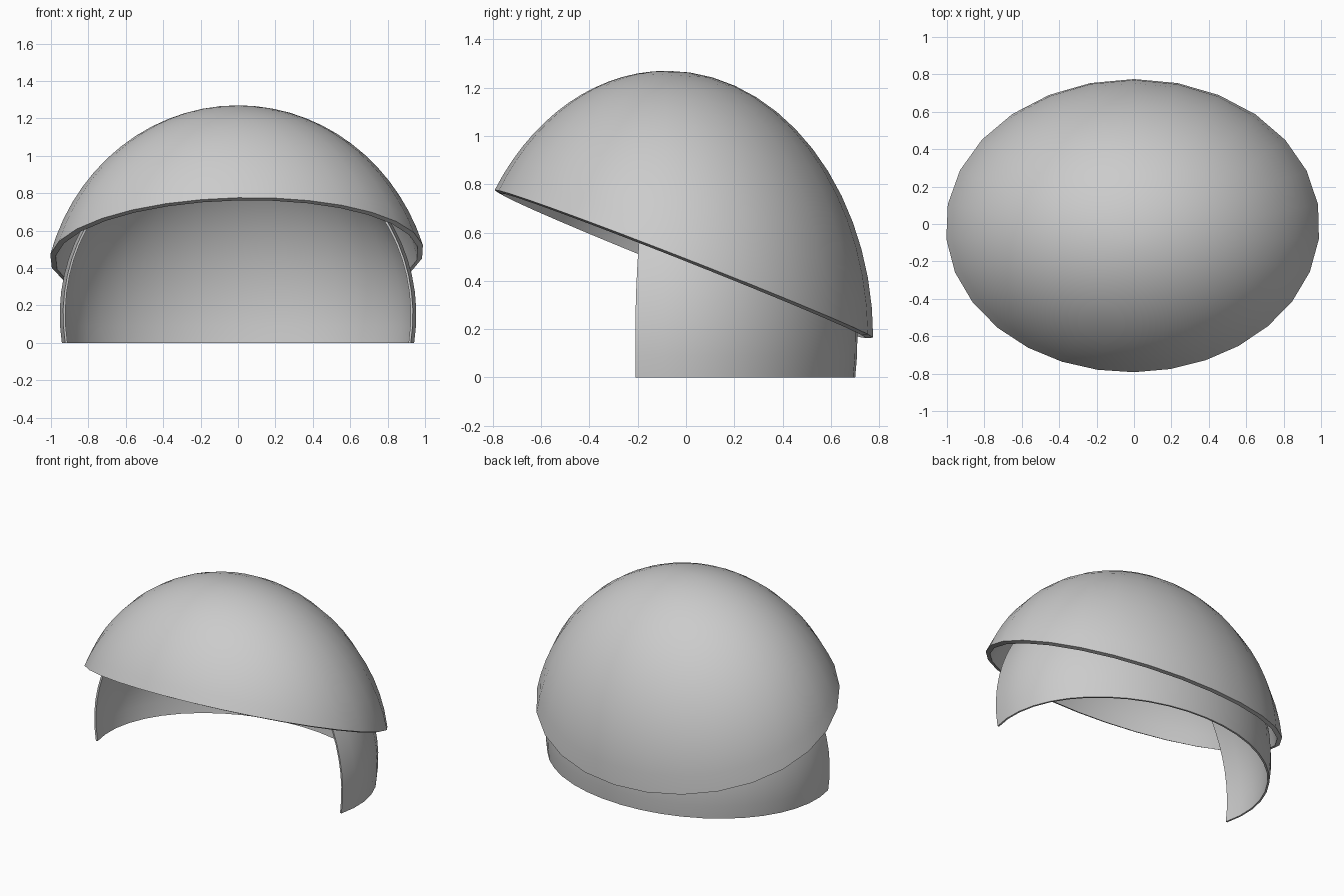
import bpy, bmesh
from math import sin, cos, pi, atan2, acos, hypot, radians

if "Cube" in bpy.data.objects:
    bpy.data.objects.remove(bpy.data.objects["Cube"])


def ellipsoid_patch(name, centre, radii, azimuths, closed, phi_range, rings, thickness):
    """Part of an ellipsoid, ruled from the crown (phi small) down to an edge."""
    bm = bmesh.new()
    rows = []
    for i in range(rings + 1):
        row = []
        for a in azimuths:
            p0, p1 = phi_range(a)
            p = p0 + (p1 - p0) * i / rings
            row.append(bm.verts.new((centre[0] + radii[0] * sin(p) * cos(a),
                                     centre[1] + radii[1] * sin(p) * sin(a),
                                     centre[2] + radii[2] * cos(p))))
        rows.append(row)
    n = len(azimuths)
    for i in range(rings):
        for j in range(n if closed else n - 1):
            k = (j + 1) % n
            bm.faces.new((rows[i][j], rows[i + 1][j], rows[i + 1][k], rows[i][k]))
    bmesh.ops.remove_doubles(bm, verts=bm.verts, dist=1e-4)
    mesh = bpy.data.meshes.new(name)
    bm.to_mesh(mesh)
    bm.free()
    obj = bpy.data.objects.new(name, mesh)
    bpy.context.collection.objects.link(obj)
    mod = obj.modifiers.new("thickness", 'SOLIDIFY')
    mod.thickness = thickness
    mod.offset = -1
    bpy.ops.object.select_all(action='DESELECT')
    obj.select_set(True)
    bpy.context.view_layer.objects.active = obj
    bpy.ops.object.modifier_apply(modifier=mod.name)
    bpy.ops.object.shade_smooth_by_angle(angle=radians(40))
    return obj


# Outer dome, cut by a rim plane that drops to the back and slightly to the left
C, R = (0, -0.08, 0.165), (1.045, 0.855, 1.105)
RIM_Z, PITCH, ROLL = 0.467, -0.39, 0.025


def rim(a):
    A = R[2]
    B = -PITCH * R[1] * sin(a) - ROLL * R[0] * cos(a)
    K = C[2] - RIM_Z - PITCH * C[1] - ROLL * C[0]
    return 0.0, atan2(B, A) + acos(-K / hypot(A, B))


SEG = 28
ellipsoid_patch("dome_shell", C, R, [2 * pi * j / SEG for j in range(SEG)],
                True, rim, 14, 0.03)

# Inner neck guard round the back and sides, reaching the floor
LC, LR = (0, -0.055, 0.15), (0.955, 0.765, 0.96)
start, end = radians(-11.7), radians(191.7)
ellipsoid_patch("neck_guard", LC, LR,
                [start + (end - start) * j / 24 for j in range(25)],
                False, lambda a: (acos(0.83), acos(-LC[2] / LR[2])), 12, 0.012)

# Trim the floor edge of the guard flat
for v in bpy.data.objects["neck_guard"].data.vertices:
    v.co.z = 0.0 if v.co.z < 0.01 else v.co.z
